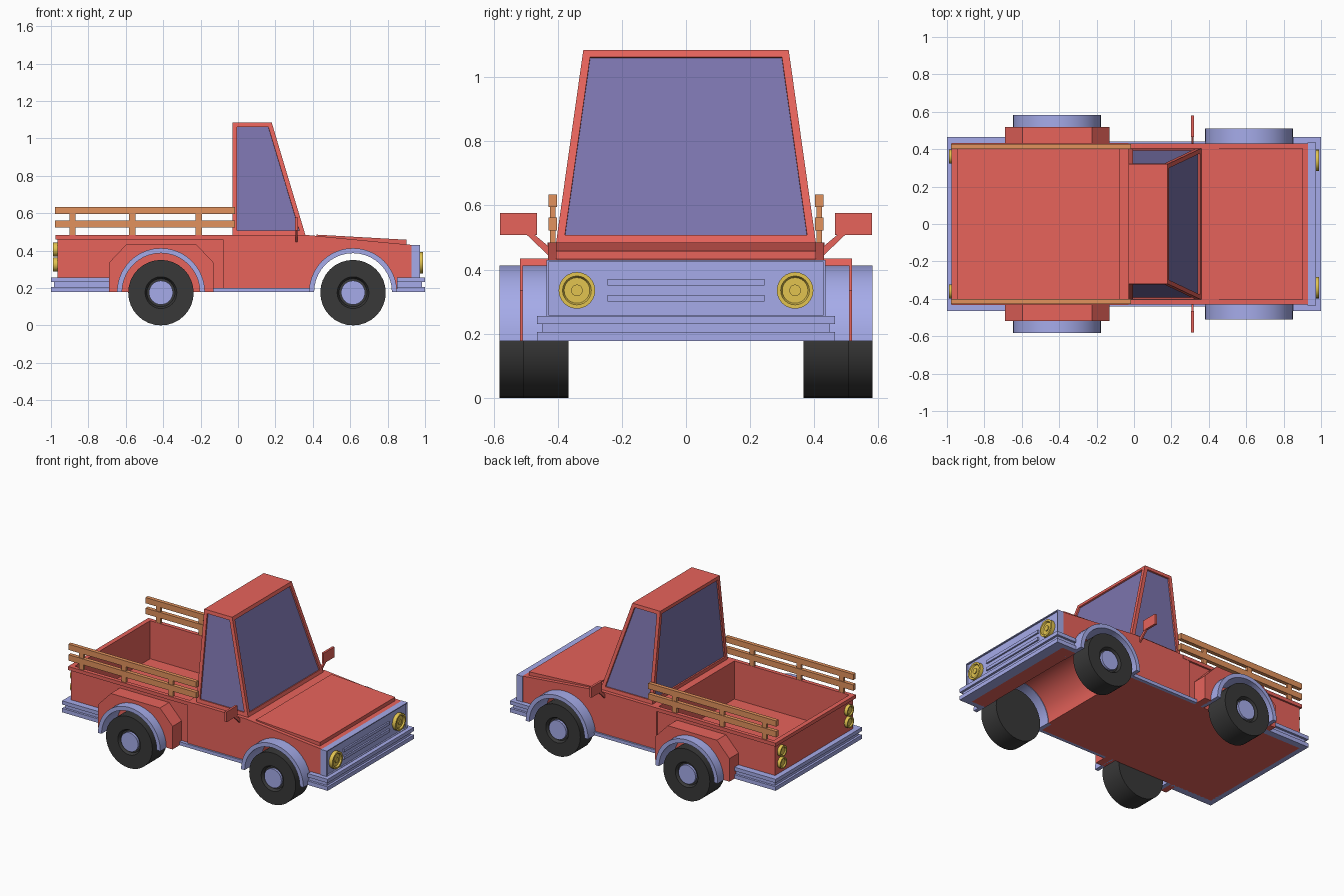
import bpy, bmesh
from math import pi, sin, cos
from mathutils import Vector

if "Cube" in bpy.data.objects:
    bpy.data.objects.remove(bpy.data.objects["Cube"])


def material(name, rgb):
    m = bpy.data.materials.new(name)
    m.diffuse_color = (*rgb, 1)
    m.use_nodes = True
    m.node_tree.nodes["Principled BSDF"].inputs["Base Color"].default_value = m.diffuse_color
    return m


RED = material("red_paint", (0.80, 0.125, 0.105))
BLUE = material("blue_trim", (0.38, 0.41, 0.82))
WOOD = material("wood", (0.76, 0.29, 0.11))
RUBBER = material("rubber", (0.04, 0.04, 0.04))
GOLD = material("lamp", (0.76, 0.55, 0.08))
GLASS = material("glass", (0.20, 0.175, 0.42))


def finish(name, bm, *mats, smooth=False):
    bmesh.ops.recalc_face_normals(bm, faces=bm.faces)
    me = bpy.data.meshes.new(name)
    bm.to_mesh(me)
    bm.free()
    for m in mats:
        me.materials.append(m)
    ob = bpy.data.objects.new(name, me)
    bpy.context.collection.objects.link(ob)
    if smooth:
        bpy.ops.object.select_all(action='DESELECT')
        ob.select_set(True)
        bpy.context.view_layer.objects.active = ob
        bpy.ops.object.shade_smooth_by_angle(angle=0.6)
    return ob


def extrude(name, pts, offset, mat, smooth=False):
    """Solid from a planar outline swept along an offset."""
    bm = bmesh.new()
    f = bm.faces.new([bm.verts.new(p) for p in pts])
    r = bmesh.ops.extrude_face_region(bm, geom=[f], use_keep_orig=True)
    bmesh.ops.translate(bm, vec=offset, verts=[v for v in r["geom"] if isinstance(v, bmesh.types.BMVert)])
    return finish(name, bm, mat, smooth=smooth)


def side_prism(name, xz, y0, y1, mat, smooth=False):
    return extrude(name, [(x, y0, z) for x, z in xz], (0, y1 - y0, 0), mat, smooth)


def box(name, x0, x1, y0, y1, z0, z1, mat):
    return side_prism(name, [(x0, z0), (x1, z0), (x1, z1), (x0, z1)], y0, y1, mat)


def lathe(name, profile, centre, axis, mat, n=32):
    """Revolve (radius, distance) points about an axis; ends on the axis are merged."""
    bm = bmesh.new()
    q = Vector((0, 0, 1)).rotation_difference(Vector(axis))
    rings = [[bm.verts.new(q @ Vector((r * cos(2 * pi * i / n), r * sin(2 * pi * i / n), d)) + Vector(centre))
              for i in range(n)] for r, d in profile]
    for a, b in zip(rings, rings[1:]):
        for i in range(n):
            j = (i + 1) % n
            bm.faces.new((a[i], a[j], b[j], b[i]))
    bmesh.ops.remove_doubles(bm, verts=bm.verts, dist=1e-5)
    return finish(name, bm, mat, smooth=True)


def arc(cx, r, n=20):
    """Half circle over a wheel, from rear to front."""
    return [(cx - r * cos(pi * i / n), 0.178 + r * sin(pi * i / n)) for i in range(n + 1)]


FRONT, REAR = 0.615, -0.412

# Cab base and nose, with the front wheel tunnel running right through
side_prism("front_body", [(-0.08, 0.178)] + arc(FRONT, 0.212) +
           [(0.93, 0.178), (0.93, 0.43), (0.36, 0.484), (-0.08, 0.484)], -0.43, 0.43, RED, True)
side_prism("hood_panel", [(0.42, 0.46), (0.90, 0.42), (0.90, 0.458), (0.42, 0.485)], -0.405, 0.405, RED)

# Open cargo bed: floor, walls and rim
box("bed_floor", -0.965, -0.08, -0.42, 0.42, 0.178, 0.225, RED)
box("tailgate", -0.965, -0.945, -0.42, 0.42, 0.225, 0.46, RED)
box("tailgate_rim", -0.977, -0.945, -0.432, 0.432, 0.46, 0.484, RED)
for s in (-1, 1):
    box("bed_side", -0.965, -0.08, s * 0.405, s * 0.42, 0.225, 0.46, RED)
    box("bed_rim", -0.945, -0.03, s * 0.405, s * 0.432, 0.46, 0.484, RED)

# Tapered cab with four recessed windows
bm = bmesh.new()
low = [bm.verts.new(p) for p in ((-0.03, -0.405, 0.484), (0.36, -0.405, 0.484), (0.36, 0.405, 0.484), (-0.03, 0.405, 0.484))]
top = [bm.verts.new(p) for p in ((-0.03, -0.32, 1.085), (0.18, -0.32, 1.085), (0.18, 0.32, 1.085), (-0.03, 0.32, 1.085))]
bm.faces.new(low[::-1])
bm.faces.new(top)
windows = [bm.faces.new((low[i], low[(i + 1) % 4], top[(i + 1) % 4], top[i])) for i in range(4)]
bm.normal_update()
bmesh.ops.inset_individual(bm, faces=windows, thickness=0.024, use_even_offset=True)
bmesh.ops.inset_individual(bm, faces=windows, thickness=0.0005, depth=-0.01)
for f in windows:
    f.material_index = 1
finish("cab", bm, RED, GLASS)

# Grille panel with a shallow recess and two slats
bm = bmesh.new()
bmesh.ops.create_cube(bm, size=1)
for v in bm.verts:
    v.co = (0.95 + v.co.x * 0.045, v.co.y * 0.87, 0.341 + v.co.z * 0.178)
bm.normal_update()
face = [f for f in bm.faces if f.normal.x > 0.9]
bmesh.ops.inset_individual(bm, faces=face, thickness=0.009)
bmesh.ops.inset_individual(bm, faces=face, thickness=0.0005, depth=-0.01)
finish("grille_panel", bm, BLUE)
for z in (0.31, 0.36):
    box("grille_slat", 0.955, 0.973, -0.245, 0.245, z - 0.01, z + 0.01, BLUE)

# Bumpers: three stacked U-shaped bars at each end
for name, end, inner, lip, sign in (("front_bumper", 1.0, 0.85, 0.92, 1), ("rear_bumper", -1.0, -0.66, -0.96, -1)):
    for z0, z1, cut in ((0.178, 0.205, 0), (0.205, 0.231, 0.015), (0.231, 0.256, 0)):
        e, w = end - sign * cut, 0.464 - cut
        outline = [(inner, -w), (e, -w), (e, w), (inner, w), (inner, 0.415), (lip, 0.415), (lip, -0.415), (inner, -0.415)]
        extrude(name, [(x, y, z0) for x, y in outline], (0, 0, z1 - z0), BLUE)

for s in (-1, 1):
    # Rear fender with chamfered corners and wheel opening
    side_prism("rear_fender", [(-0.69, 0.178)] + arc(REAR, 0.21) +
               [(-0.13, 0.178), (-0.13, 0.335), (-0.225, 0.435), (-0.595, 0.435), (-0.69, 0.335)],
               s * 0.415, s * 0.518, RED, True)
    # Wheel arches and sills
    for name, cx, y0, y1 in (("front_arch", FRONT, 0.33, 0.51), ("rear_arch", REAR, 0.42, 0.582)):
        side_prism(name, arc(cx, 0.235) + arc(cx, 0.208)[::-1], s * y0, s * y1, BLUE, True)
    box("sill", -0.13, 0.385, s * 0.42, s * 0.442, 0.178, 0.201, BLUE)
    # Wheels: tyre with a dished face, and hub
    for name, cx, y0, y1 in (("front", FRONT, 0.366, 0.508), ("rear", REAR, 0.425, 0.582)):
        c, d = (cx, 0, 0.175), (0, s, 0)
        lathe(name + "_tyre", [(0, y0), (0.175, y0), (0.175, y1), (0.085, y1), (0.075, y1 - 0.02), (0, y1 - 0.02)], c, d, RUBBER)
        lathe(name + "_hub", [(0, y1 - 0.03), (0.064, y1 - 0.03), (0.064, y1 - 0.004), (0, y1 - 0.004)], c, d, BLUE)
    # Headlights and tail lights
    lathe("headlight", [(0, 0.955), (0.057, 0.955), (0.057, 0.988), (0.045, 0.988), (0.04, 0.978), (0.018, 0.978),
                        (0.018, 0.984), (0, 0.984)], (0, s * 0.34, 0.335), (1, 0, 0), GOLD, 24)
    for z in (0.325, 0.405):
        lathe("tail_light", [(0, 0.955), (0.037, 0.955), (0.037, 0.988), (0.028, 0.988), (0.024, 0.98), (0, 0.98)],
              (0, s * 0.36, z), (-1, 0, 0), GOLD, 20)
    # Wing mirrors on slanted arms
    box("mirror", 0.305, 0.32, s * 0.465, s * 0.58, 0.507, 0.577, RED)
    extrude("mirror_arm", [(0.307, s * y, z) for y, z in ((0.42, 0.445), (0.43, 0.445), (0.495, 0.507), (0.47, 0.507), (0.42, 0.465))],
            (0.011, 0, 0), RED)
    # Wooden side rails
    for z0, z1 in ((0.522, 0.562), (0.595, 0.634)):
        box("rail_board", -0.978, -0.015, s * 0.402, s * 0.428, z0, z1, WOOD)
    for x in (-0.885, -0.565, -0.21):
        box("rail_post", x - 0.017, x + 0.017, s * 0.407, s * 0.424, 0.484, 0.625, WOOD)
